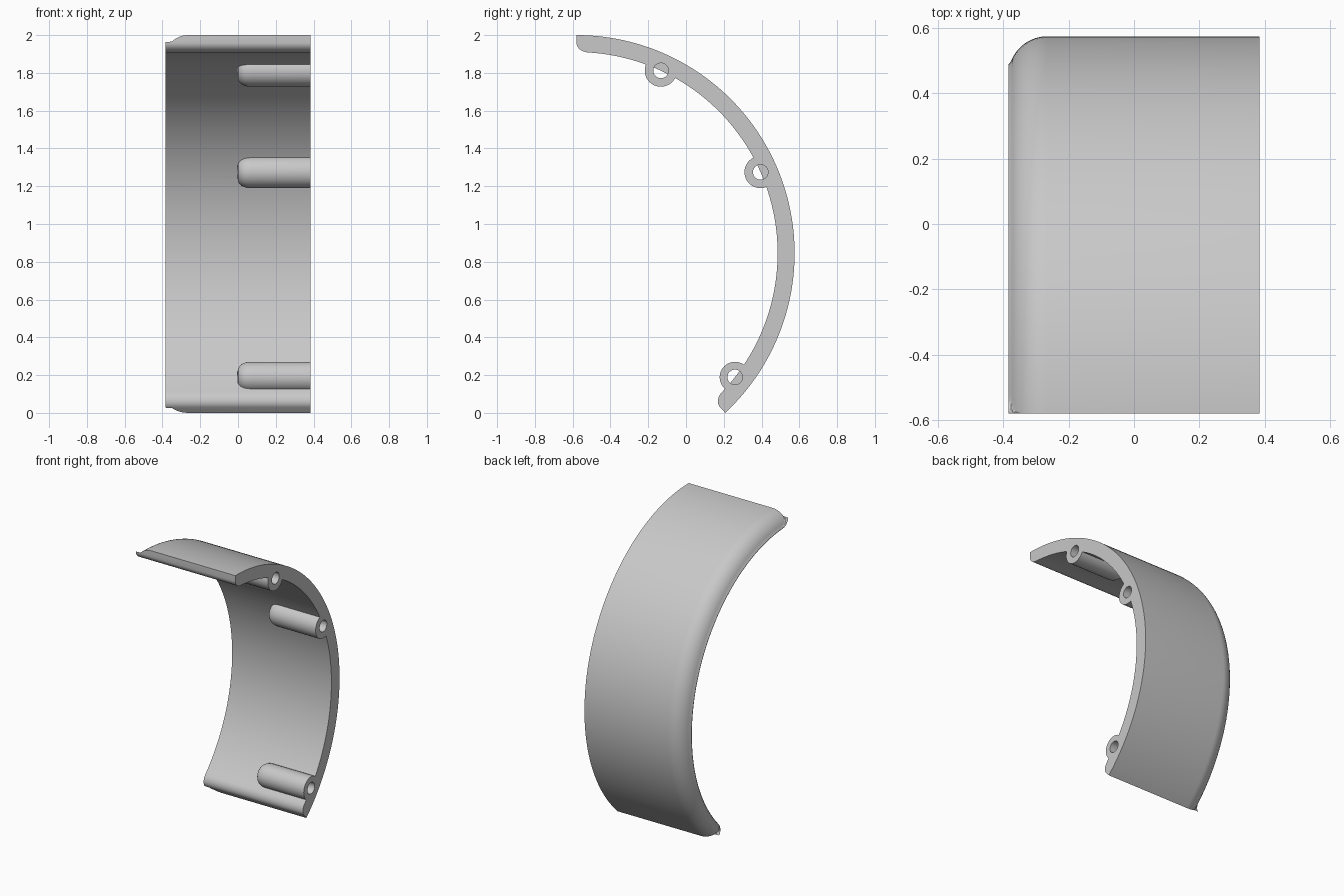
import bpy, bmesh
from math import sin, cos, pi, radians, sqrt, degrees, atan2

if "Cube" in bpy.data.objects:
    bpy.data.objects.remove(bpy.data.objects["Cube"])

# Main dimensions
CY, CZ = -0.58, 0.845            # axis of the curved shell
R_OUT, R_IN = 1.155, 1.065
HALF = 0.385
A_TOP, A_BOTTOM = radians(90), radians(-47)
LIP = 0.12                       # rounding of the outer side edge
END_LEN, END_H = 0.06, 0.05      # rounding of the inner end edges

grey = bpy.data.materials.new("plain grey")
grey.use_nodes = True
colour = (0.58, 0.58, 0.58, 1)
grey.diffuse_color = colour
grey.node_tree.nodes["Principled BSDF"].inputs["Base Color"].default_value = colour


def loft(name, rings):
    """Closed solid through rings of equal point count."""
    bm = bmesh.new()
    loops = [[bm.verts.new(p) for p in ring] for ring in rings]
    n = len(loops[0])
    for a, b in zip(loops, loops[1:]):
        for i in range(n):
            j = (i + 1) % n
            bm.faces.new((a[i], a[j], b[j], b[i]))
    bm.faces.new(loops[0])
    bm.faces.new(loops[-1])
    bmesh.ops.recalc_face_normals(bm, faces=bm.faces)
    mesh = bpy.data.meshes.new(name)
    bm.to_mesh(mesh)
    bm.free()
    mesh.materials.append(grey)
    obj = bpy.data.objects.new(name, mesh)
    bpy.context.collection.objects.link(obj)
    return obj


def rod(name, y, z, stations, sides=48):
    """Round bar along x from (x, radius) stations."""
    turns = [2 * pi * i / sides for i in range(sides)]
    return loft(name, [[(x, y + r * cos(t), z + r * sin(t)) for t in turns]
                       for x, r in stations])


def shell_ring(angle):
    """Cross-section of the shell at one angle."""
    s = min(A_TOP - angle, angle - A_BOTTOM) * R_IN
    k = max(0, 1 - s / END_LEN)
    inner = R_IN + END_H * (1 - sqrt(max(0, 1 - k * k)))
    pts = [(HALF, inner), (-HALF, inner)]
    for i in range(13):
        t = radians(15 + 75 * i / 12)
        x = -HALF + LIP * (1 - cos(t)) / 1.0 if i else -HALF
        pts.append((x, max(R_OUT - LIP * (1 - sin(t)), inner + 0.003 + i * 0.0005)))
    pts.append((HALF, R_OUT))
    return [(x, CY + r * cos(angle), CZ + r * sin(angle)) for x, r in pts]


# Curved shell, with extra sections at the rounded ends
fine = [END_LEN / R_IN * (1 - cos(pi / 2 * i / 8)) for i in range(9)]
start, stop = A_BOTTOM + fine[-1], A_TOP - fine[-1]
angles = [A_BOTTOM + f for f in fine]
angles += [start + (stop - start) * i / 72 for i in range(1, 72)]
angles += [A_TOP - f for f in reversed(fine)]
shell = loft("curved_shell", [shell_ring(a) for a in angles])


def combine(tool, operation):
    mod = shell.modifiers.new(tool.name, "BOOLEAN")
    mod.operation = operation
    mod.solver = "EXACT"
    mod.object = tool
    bpy.ops.object.modifier_apply(modifier=mod.name)
    bpy.data.objects.remove(tool)


bpy.ops.object.select_all(action="DESELECT")
bpy.context.view_layer.objects.active = shell
shell.select_set(True)

# Screw bosses on the inner face, rounded at the inner end
bosses = [(65.2, 0.085), (23.8, 0.085), (-38, 0.081)]
places = [(CY + R_IN * cos(radians(a)), CZ + R_IN * sin(radians(a)), r) for a, r in bosses]
for y, z, r in places:
    nose = [(0.065 * (1 - cos(t)), r - 0.045 * (1 - sin(t)))
            for t in (pi / 2 * i / 8 for i in range(9))]
    combine(rod("screw_boss", y, z, nose + [(HALF, r)]), "UNION")

# Screw holes along the bosses
for y, z, r in places:
    combine(rod("screw_hole", y, z, [(-0.002, 0.04), (HALF + 0.05, 0.04)], 32), "DIFFERENCE")

bpy.ops.object.shade_smooth_by_angle(angle=radians(30))
